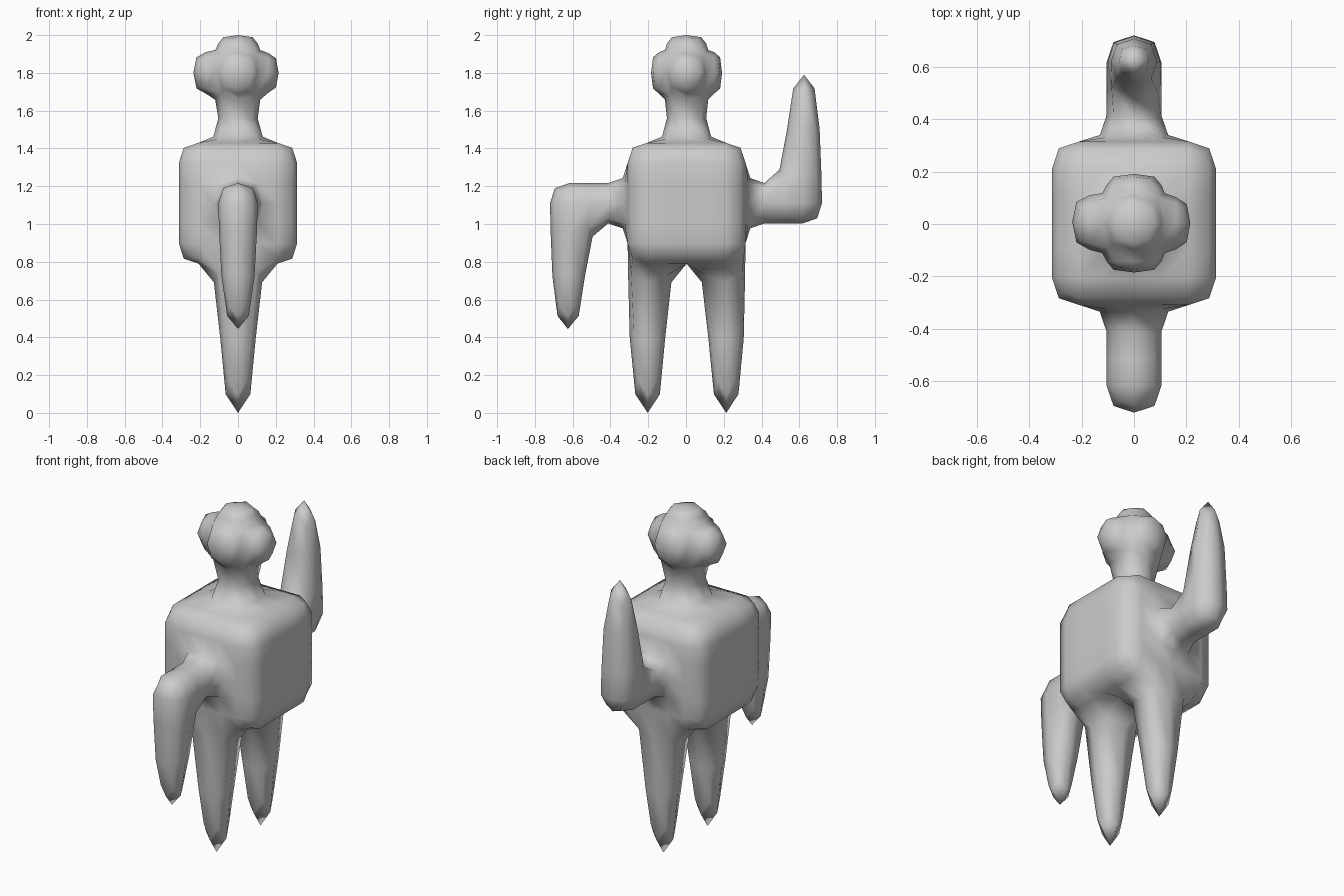
import bpy
import bmesh
from mathutils import Matrix, Vector

if "Cube" in bpy.data.objects:
    bpy.data.objects.remove(bpy.data.objects["Cube"])

bm = bmesh.new()


def pull(start, end, taper=1.0):
    """Extrude the face centred nearest to start so its centre lands on end."""
    start, end = Vector(start), Vector(end)
    face = min(bm.faces, key=lambda f: (f.calc_center_median() - start).length)
    new = bmesh.ops.extrude_discrete_faces(bm, faces=[face])["faces"][0]
    centre = new.calc_center_median()
    for v in new.verts:
        v.co = end + (v.co - centre) * taper
    return end


# Torso: a block cut into a 3 x 3 grid on every side
bmesh.ops.create_cube(bm, size=1.0)
bmesh.ops.subdivide_edges(bm, edges=bm.edges[:], cuts=2, use_grid_fill=True)
torso = Matrix.Translation((0, 0.003, 1.11)) @ Matrix.Diagonal((0.626, 0.624, 0.64, 1))
bmesh.ops.transform(bm, matrix=torso, verts=bm.verts)

# Legs, and arms bent at the elbow: one hanging, one raised
for side in (-1, 1):
    pull((0, side * 0.208, 0.79), (0, side * 0.208 + 0.005, 0), 0.8)
    upper = pull((0, side * 0.313, 1.11), (0, side * 0.515, 1.11))
    pull(upper, (0, side * 0.72, 1.11))
    pull((0, side * 0.617, 1.11 + side * 0.107),
         (0, side * 0.625, 1.117 + side * 0.673), 0.68)

# Neck and head core
neck = pull((0, 0.003, 1.43), (0, 0.003, 1.69))
crown = pull(neck, (0, 0.003, 1.91))

# Head lobes: crown, front, back, cheek, and the longer nose
pull(crown, (0, 0.003, 2.0))
for side in (-1, 1):
    pull((0, side * 0.104, 1.8), (0, side * 0.188 + 0.003, 1.8))
pull((0.104, 0.003, 1.8), (0.215, 0.003, 1.8), 0.92)
pull((-0.104, 0.003, 1.8), (-0.236, 0.008, 1.8))

bmesh.ops.recalc_face_normals(bm, faces=bm.faces)
for f in bm.faces:
    f.smooth = True

mesh = bpy.data.meshes.new("figure")
bm.to_mesh(mesh)
bm.free()
figure = bpy.data.objects.new("figure", mesh)
bpy.context.collection.objects.link(figure)

# One round of smoothing turns the square cage into eight-sided limbs
sub = figure.modifiers.new("smooth", 'SUBSURF')
sub.levels = sub.render_levels = 1
sub.use_limit_surface = False
